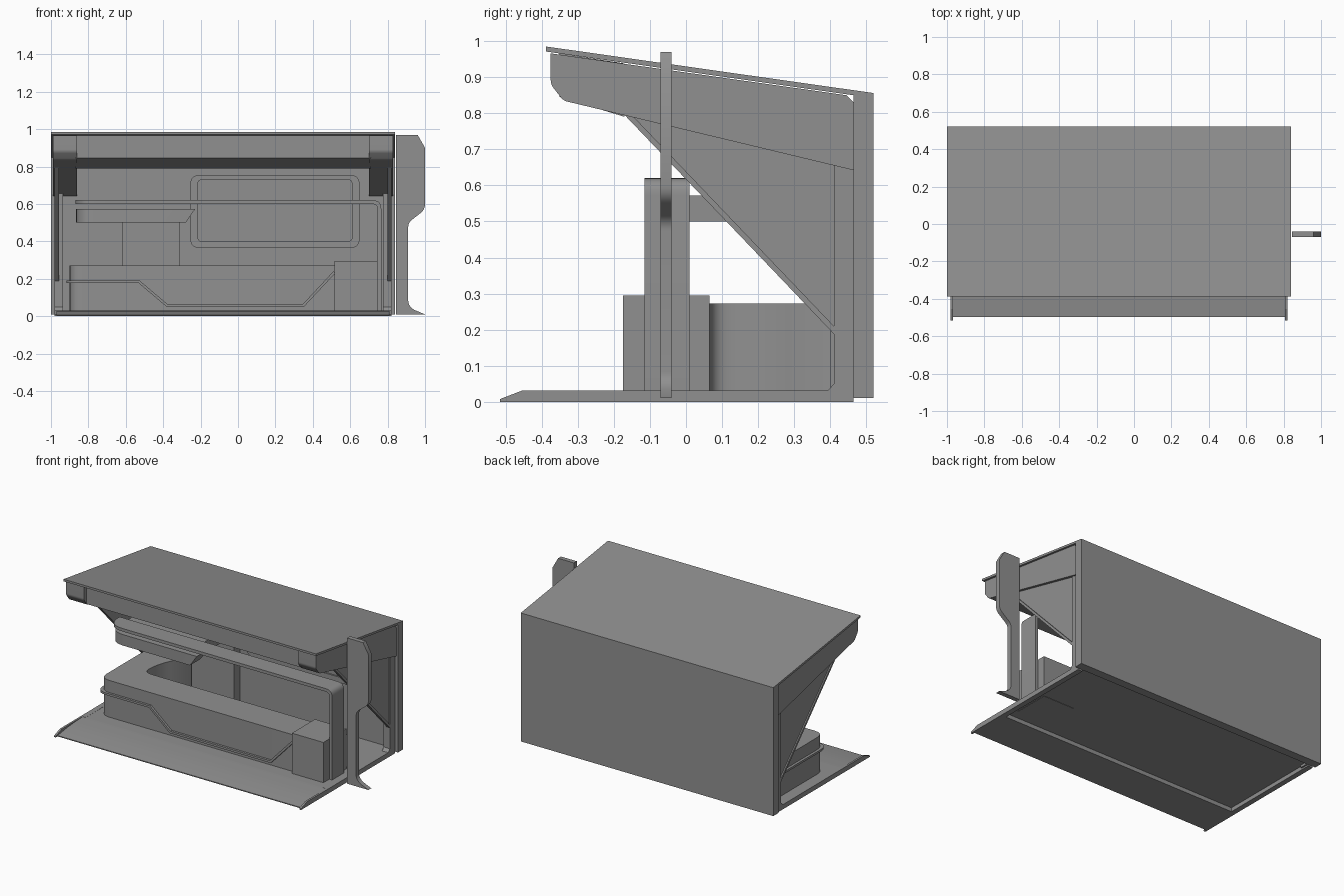
import bpy, bmesh, math
from mathutils import Vector

if "Cube" in bpy.data.objects:
    bpy.data.objects.remove(bpy.data.objects["Cube"])

grey = bpy.data.materials.new("mid grey")
grey.diffuse_color = (0.28, 0.28, 0.28, 1)
grey.use_nodes = True
grey.node_tree.nodes["Principled BSDF"].inputs["Base Color"].default_value = grey.diffuse_color
MID = -0.08  # mirror plane of the booth (sign stands outside it)


def fillet(pts, radii, n=6):
    """Round the corners of a closed polygon; radii maps index -> radius."""
    out = []
    for i, p in enumerate(pts):
        r = radii.get(i, 0)
        if not r:
            out.append(p)
            continue
        p = Vector(p)
        a = p + (Vector(pts[i - 1]) - p).normalized() * r
        b = p + (Vector(pts[(i + 1) % len(pts)]) - p).normalized() * r
        for k in range(n + 1):
            t = k / n
            out.append(tuple(a * (1 - t) ** 2 + p * 2 * t * (1 - t) + b * t * t))
    return out


def prism(name, pts, axis, a, b, smooth=False):
    """Extrude a 2D profile along an axis from a to b."""
    place = {'x': lambda p, d: (d, p[0], p[1]),
             'y': lambda p, d: (p[0], d, p[1]),
             'z': lambda p, d: (p[0], p[1], d)}[axis]
    bm = bmesh.new()
    lo = [bm.verts.new(place(p, a)) for p in pts]
    hi = [bm.verts.new(place(p, b)) for p in pts]
    bm.faces.new(lo)
    bm.faces.new(hi[::-1])
    for i in range(len(pts)):
        j = (i + 1) % len(pts)
        bm.faces.new((lo[j], lo[i], hi[i], hi[j]))
    bmesh.ops.recalc_face_normals(bm, faces=bm.faces)
    me = bpy.data.meshes.new(name)
    bm.to_mesh(me)
    bm.free()
    me.materials.append(grey)
    ob = bpy.data.objects.new(name, me)
    bpy.context.collection.objects.link(ob)
    if smooth:
        bpy.ops.object.select_all(action='DESELECT')
        bpy.context.view_layer.objects.active = ob
        ob.select_set(True)
        bpy.ops.object.shade_smooth_by_angle(angle=math.radians(30))
    return ob


def box(name, x0, x1, y0, y1, z0, z1):
    return prism(name, [(x0, y0), (x1, y0), (x1, y1), (x0, y1)], 'z', z0, z1)


def pair(name, pts, a, b, smooth=False):
    """Side part on the left plus its mirror on the right."""
    prism("left_" + name, pts, 'x', a, b, smooth)
    prism("right_" + name, pts, 'x', 2 * MID - b, 2 * MID - a, smooth)


def strip(path, w):
    """Closed outline of constant width along an open path."""
    left, right = [], []
    for i, p in enumerate(path):
        p = Vector(p)
        d0 = (p - Vector(path[i - 1])).normalized() if i else None
        d1 = (Vector(path[i + 1]) - p).normalized() if i < len(path) - 1 else None
        d0, d1 = d0 or d1, d1 or d0
        t = (d0 + d1).normalized()
        n = Vector((-t.y, t.x)) * (w / 2 / max(0.3, t.dot(d0)))
        left.append(tuple(p + n))
        right.append(tuple(p - n))
    return left + right[::-1]


# Shell: roof, back wall, front ramp and thin raised floor
prism("roof", [(-0.388, 0.971), (-0.388, 0.985), (0.52, 0.856), (0.52, 0.842)], 'x', -1, 0.84)
prism("back_wall", [(0.465, 0.01), (0.52, 0.01), (0.52, 0.85), (0.465, 0.855)], 'x', -1, 0.84)
prism("ramp", [(-0.497, 0), (-0.497, 0.006), (-0.4, 0.02), (-0.31, 0.027), (-0.235, 0.03), (-0.235, 0)],
      'x', -0.97, 0.81, True)
box("floor", -0.97, 0.81, -0.235, 0.465, 0.026, 0.03)
pair("floor_lip", [(-0.515, 0), (-0.515, 0.008), (-0.455, 0.031), (0.465, 0.031), (0.465, 0)], -0.98, -0.967)
pair("floor_rail", [(-0.235, 0), (-0.235, 0.031), (0.465, 0.031), (0.465, 0)], -0.975, -0.945)

# Roof arms, side panels and posts
arm = [(-0.375, 0.966), (-0.375, 0.88), (-0.34, 0.835), (0.465, 0.642), (0.465, 0.83), (0.445, 0.85)]
pair("roof_arm", fillet(arm, {1: 0.012, 2: 0.012}), -0.99, -0.86, True)
prism("front_beam", [(-0.35, 0.966), (-0.35, 0.845), (-0.17, 0.79), (-0.17, 0.938)], 'x', -0.87, 0.71)
pair("side_post", [(0.41, 0.01), (0.465, 0.01), (0.465, 0.7), (0.41, 0.7)], -0.98, -0.935)
pair("post_foot", [(0.41, 0.03), (0.392, 0.03), (0.41, 0.05)], -0.98, -0.935)
pair("side_panel", [(-0.165, 0.795), (0.41, 0.19), (0.42, 0.66)], -0.972, -0.962)
pair("panel_edge", [(-0.17, 0.795), (0.41, 0.188), (0.41, 0.21), (-0.145, 0.79)], -0.98, -0.958)

# Window frame on the back wall: ring with recessed glass
outer = fillet([(-0.255, 0.365), (0.65, 0.365), (0.65, 0.755), (-0.255, 0.755)], {i: 0.05 for i in range(4)})
inner = fillet([(-0.215, 0.4), (0.61, 0.4), (0.61, 0.73), (-0.215, 0.73)], {i: 0.025 for i in range(4)})
frame = prism("window_frame", outer, 'y', 0.45, 0.47, True)
cutter = prism("window_cutter", inner, 'y', 0.43, 0.46)
cutter.hide_render = True
cut = frame.modifiers.new("recess", 'BOOLEAN')
cut.operation, cut.object = 'DIFFERENCE', cutter
bpy.context.view_layer.objects.active = frame
bpy.ops.object.modifier_apply(modifier="recess")
bpy.data.objects.remove(cutter)

# Curved counter base running from the front to the back wall
plan = [(-0.9, -0.15), (0.52, -0.15), (0.52, 0.065), (-0.74, 0.065), (-0.72, 0.22), (-0.62, 0.42),
        (-0.62, 0.465), (-0.9, 0.465)]
prism("counter", fillet(plan, {0: 0.07, 3: 0.07, 4: 0.07}), 'z', 0.028, 0.272, True)
box("end_box", 0.515, 0.745, -0.175, 0.065, 0.024, 0.295)

# Stepped trim line on the counter front, wrapping the left end
trim = [(-0.85, 0.185), (-0.53, 0.185), (-0.38, 0.058), (0.35, 0.058), (0.515, 0.235)]
prism("front_trim", strip(trim, 0.014), 'y', -0.165, -0.14)
wrap = fillet([(-0.917, 0.45), (-0.917, -0.165), (-0.84, -0.165), (-0.84, -0.14), (-0.89, 0.45)], {1: 0.07})
prism("end_trim", wrap, 'z', 0.178, 0.192, True)

# Raised shelf: slanted front nose, deeper back part, wall column
box("shelf_column", -0.62, -0.31, 0.4, 0.465, 0.03, 0.51)
nose = prism("shelf_nose", fillet([(-0.865, -0.1), (-0.23, -0.1), (-0.23, 0.01), (-0.865, 0.01)], {0: 0.1}),
             'z', 0.5, 0.572, True)
for v in nose.data.vertices:  # slanted right end
    if v.co.x > -0.25 and v.co.z < 0.55:
        v.co.x = -0.28
box("shelf", -0.865, -0.31, 0.005, 0.465, 0.5, 0.572)

# Bent band: top rail with a rounded left end that turns down to the floor on the right
band = fillet([(-0.7, 0.6), (-0.7, 0.62), (0.766, 0.62), (0.766, 0.026), (0.746, 0.026), (0.746, 0.6)],
              {2: 0.045, 5: 0.028})
prism("bent_band", band, 'y', -0.115, 0.01, True)
prism("band_end", fillet([(-0.87, -0.115), (-0.7, -0.115), (-0.7, 0.01), (-0.87, 0.01)], {0: 0.11}),
      'z', 0.6, 0.62, True)

# Free-standing sign blade
sign = [(0.845, 0.01), (1.0, 0.01), (0.94, 0.035), (0.91, 0.06), (0.91, 0.5), (1.0, 0.57), (1.0, 0.9),
        (0.96, 0.97), (0.845, 0.97)]
prism("sign_blade", fillet(sign, {3: 0.025, 4: 0.025, 5: 0.03}), 'y', -0.07, -0.04, True)
